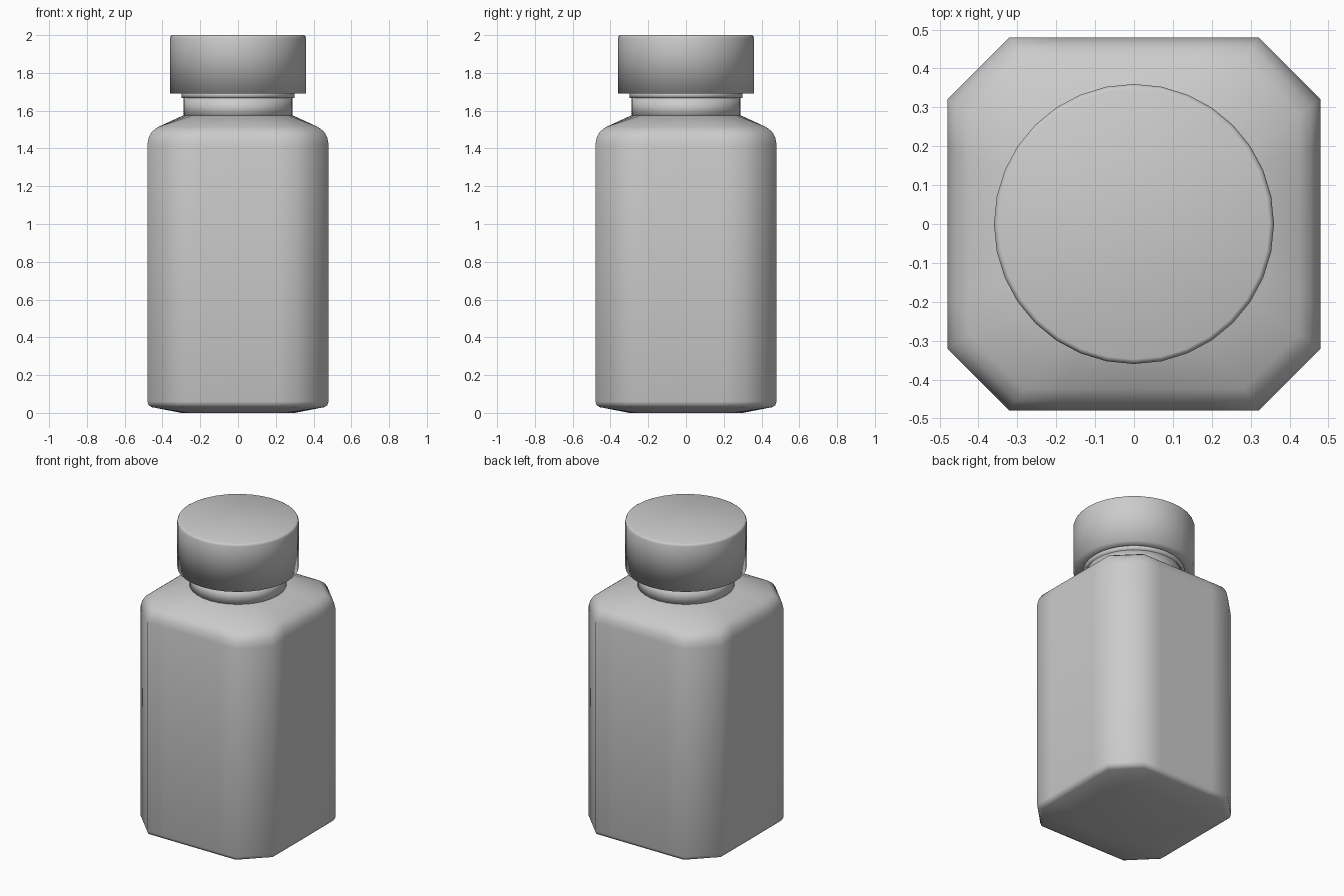
import bpy, bmesh, math

cube = bpy.data.objects.get("Cube")
if cube:
    bpy.data.objects.remove(cube, do_unlink=True)

SEGMENTS = 32

grey = bpy.data.materials.new("plain grey")
grey.use_nodes = True
grey.diffuse_color = (0.6, 0.6, 0.6, 1)
grey.node_tree.nodes["Principled BSDF"].inputs["Base Color"].default_value = (0.6, 0.6, 0.6, 1)


def circle(angle, size):
    return size


def chamfered_square(angle, size):
    # Square whose corners are cut off at a third of each half side
    c, s = abs(math.cos(angle)), abs(math.sin(angle))
    return min(size / max(c, s), size * 1.667 / (c + s))


def loft(name, rings, close_ends=True):
    """Skin a stack of (size, height, outline) rings; None rounds off nothing."""
    bm = bmesh.new()
    loops = []
    for size, z, outline in rings:
        loop = []
        for i in range(SEGMENTS):
            a = math.tau * i / SEGMENTS
            r = outline(a, size)
            loop.append(bm.verts.new((r * math.cos(a), r * math.sin(a), z)))
        loops.append(loop)
    for low, high in zip(loops, loops[1:]):
        for i in range(SEGMENTS):
            j = (i + 1) % SEGMENTS
            bm.faces.new((low[i], low[j], high[j], high[i]))
    if close_ends:
        bm.faces.new(loops[0][::-1])
        bm.faces.new(loops[-1])
    mesh = bpy.data.meshes.new(name)
    bm.to_mesh(mesh)
    bm.free()
    mesh.materials.append(grey)
    mesh.shade_smooth()
    obj = bpy.data.objects.new(name, mesh)
    bpy.context.collection.objects.link(obj)
    return obj


# Bottle body: round foot, chamfered square walls, shoulder closing to the neck
loft("bottle_body", [
    (0.30, 0.0, circle),
    (0.455, 0.03, chamfered_square),
    (0.473, 0.04, chamfered_square),
    (0.48, 0.06, chamfered_square),
    (0.48, 1.42, chamfered_square),
    (0.472, 1.46, chamfered_square),
    (0.455, 1.49, chamfered_square),
    (0.425, 1.513, chamfered_square),
    (0.29, 1.575, circle),
])

# Neck with a thin lip under the cap
loft("bottle_neck", [(0.288, 1.56, circle), (0.288, 1.67, circle)])
loft("neck_lip", [(0.30, 1.668, circle), (0.30, 1.70, circle)])

# Cap with a softly rounded top edge
loft("cap", [
    (0.29, 1.69, circle),
    (0.36, 1.69, circle),
    (0.36, 1.985, circle),
    (0.356, 1.996, circle),
    (0.348, 2.0, circle),
])
